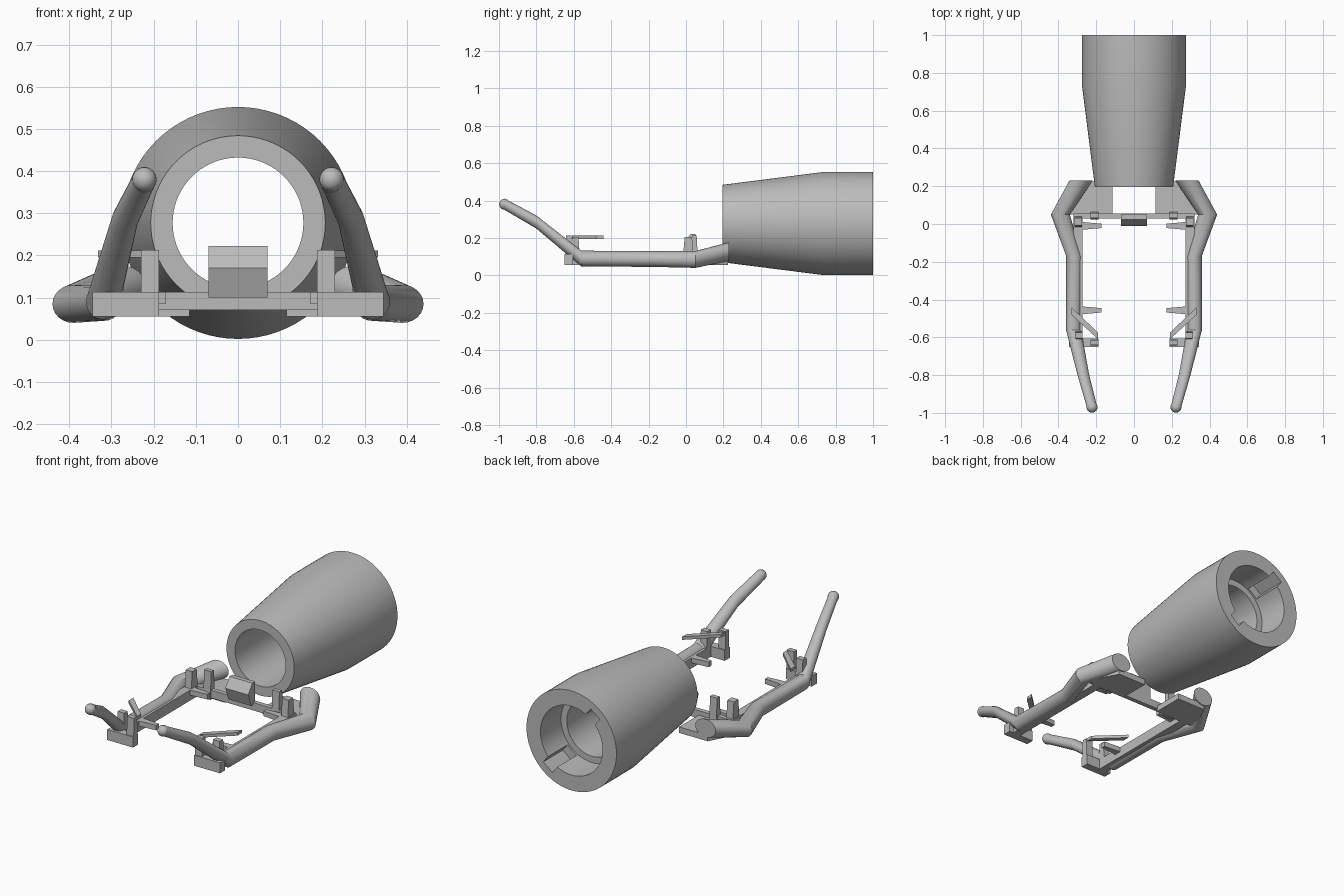
import bpy
import bmesh
from math import cos, sin, pi, radians
from mathutils import Vector, Matrix

if "Cube" in bpy.data.objects:
    bpy.data.objects.remove(bpy.data.objects["Cube"])

grey = bpy.data.materials.new("plain_grey")
grey.use_nodes = True
TONE = (0.5, 0.5, 0.5, 1)
grey.diffuse_color = TONE
grey.node_tree.nodes["Principled BSDF"].inputs["Base Color"].default_value = TONE


def finish(bm, name, smooth=False):
    bmesh.ops.recalc_face_normals(bm, faces=bm.faces)
    mesh = bpy.data.meshes.new(name)
    bm.to_mesh(mesh)
    bm.free()
    mesh.materials.append(grey)
    ob = bpy.data.objects.new(name, mesh)
    bpy.context.collection.objects.link(ob)
    if smooth:
        smooth_object(ob)
    return ob


def smooth_object(ob):
    bpy.ops.object.select_all(action="DESELECT")
    ob.select_set(True)
    bpy.context.view_layer.objects.active = ob
    bpy.ops.object.shade_smooth_by_angle(angle=radians(25))


def loft(name, rings, closed=False, smooth=False):
    """Skin a list of equal-sized point rings, capped unless closed."""
    bm = bmesh.new()
    loops = [[bm.verts.new(p) for p in ring] for ring in rings]
    n = len(loops[0])
    pairs = list(zip(loops, loops[1:]))
    if closed:
        pairs.append((loops[-1], loops[0]))
    for a, b in pairs:
        for i in range(n):
            j = (i + 1) % n
            bm.faces.new((a[i], a[j], b[j], b[i]))
    if not closed:
        bm.faces.new(loops[0])
        bm.faces.new(loops[-1])
    return finish(bm, name, smooth)


def ellipse(x, y, z, rx, rz, n):
    """Ring lying across the y direction."""
    return [(x + rx * cos(2 * pi * i / n), y, z + rz * sin(2 * pi * i / n)) for i in range(n)]


def box(name, xs, ys, zs, top=1.0, inner=1.0):
    """Box that can taper toward its top or toward its inner (low |x|) end."""
    bm = bmesh.new()
    bmesh.ops.create_cube(bm, size=1)
    mid = [(a + b) / 2 for a, b in (xs, ys, zs)]
    size = [b - a for a, b in (xs, ys, zs)]
    for v in bm.verts:
        taper = (top if v.co.z > 0 else 1) * (inner if v.co.x * mid[0] < 0 else 1)
        v.co = Vector((mid[0] + v.co.x * size[0],
                       mid[1] + v.co.y * size[1] * taper,
                       mid[2] + v.co.z * size[2]))
    return finish(bm, name)


# Barrel: hollow turned profile of (radius, y)
AXIS_Z = 0.277
profile = [(0.155, 0.195), (0.207, 0.195), (0.275, 0.73), (0.275, 1.0),
           (0.19, 1.0), (0.19, 0.82), (0.155, 0.82)]
barrel = loft("barrel", [ellipse(0, y, AXIS_Z, r, r, 72) for r, y in profile], closed=True)

# Two opposite locking slots in the rear bore
cutter = box("slot_cutter", (-0.235, 0.235), (0.83, 1.05), (-0.035, 0.035))
cutter.data.transform(Matrix.Translation((0, 0, AXIS_Z)) @ Matrix.Rotation(radians(52), 4, "Y"))
cutter.hide_render = True
cut = barrel.modifiers.new("slots", "BOOLEAN")
cut.operation = "DIFFERENCE"
cut.object = cutter
bpy.context.view_layer.objects.active = barrel
barrel.select_set(True)
bpy.ops.object.modifier_apply(modifier=cut.name)
bpy.data.objects.remove(cutter)
smooth_object(barrel)

# Crossbar and sighting block between the arms
box("crossbar", (-0.29, 0.29), (0.03, 0.055), (0.07, 0.113))
block = [(0.05, 0.1), (0.015, 0.1), (-0.01, 0.17), (0.025, 0.222), (0.05, 0.222)]
loft("centre_block", [[(x, y, z) for y, z in block] for x in (-0.07, 0.07)])

# Arm path: x, y, z, half width, half height
arm = [(0.28, 0.23, 0.127, 0.062, 0.05), (0.39, 0.05, 0.085, 0.05, 0.045),
       (0.317, -0.17, 0.087, 0.042, 0.042), (0.32, -0.56, 0.09, 0.04, 0.042),
       (0.268, -0.80, 0.285, 0.031, 0.035), (0.222, -0.97, 0.38, 0.028, 0.03)]

for side, s in (("left", 1), ("right", -1)):

    def part(name, xs, ys, zs, **kw):
        return box(side + "_" + name, sorted((s * xs[0], s * xs[1])), ys, zs, **kw)

    # Bent tube with a round tip
    loft(side + "_arm_tube", [ellipse(s * x, y, z, rx, rz, 24) for x, y, z, rx, rz in arm],
         smooth=True)
    bm = bmesh.new()
    bmesh.ops.create_uvsphere(bm, u_segments=24, v_segments=12, radius=0.029,
                              matrix=Matrix.Translation((s * 0.222, -0.97, 0.38)))
    finish(bm, side + "_arm_tip", True)

    # Flat rail, rear mounting plate and front foot
    part("rail", (0.272, 0.32), (-0.62, 0.055), (0.055, 0.113))
    plate = [(0.115, 0.05), (0.345, 0.05), (0.345, 0.12), (0.29, 0.225), (0.115, 0.225)]
    loft(side + "_rear_plate", [[(s * x, y, z) for x, y in plate] for z in (0.055, 0.088)])
    part("front_foot", (0.187, 0.345), (-0.65, -0.605), (0.055, 0.113))

    # Upright posts, front and rear
    part("front_inner_post", (0.187, 0.23), (-0.645, -0.61), (0.06, 0.213), top=0.8)
    part("front_outer_post", (0.272, 0.312), (-0.615, -0.565), (0.06, 0.205), top=0.6)
    part("rear_inner_post", (0.187, 0.23), (0.025, 0.065), (0.06, 0.213), top=0.6)
    part("rear_outer_post", (0.275, 0.315), (-0.02, 0.045), (0.06, 0.205), top=0.6)

    # Inward pads on the rail
    for place, y in (("front", -0.457), ("rear", -0.01)):
        part(place + "_pad", (0.172, 0.28), (y - 0.021, y + 0.021), (0.085, 0.113), inner=0.55)

    # Diagonal strip over the front foot
    strip = [(0.19, -0.61), (0.19, -0.575), (0.332, -0.44), (0.332, -0.48)]
    loft(side + "_diagonal_strip", [[(s * x, y, z) for x, y in strip] for z in (0.195, 0.212)])
